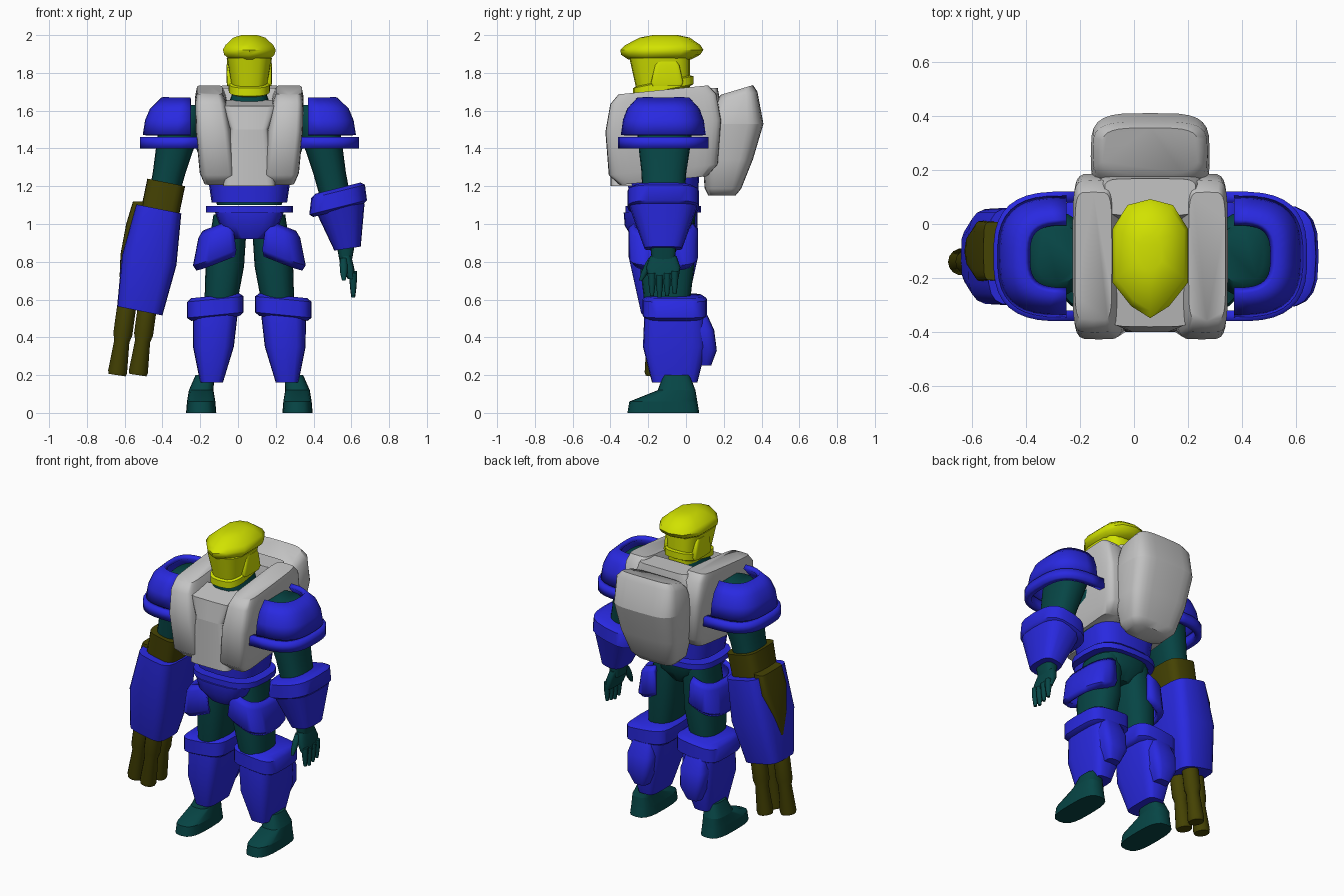
import bpy, bmesh, math
from mathutils import Vector

default_cube = bpy.data.objects.get("Cube")
if default_cube:
    bpy.data.objects.remove(default_cube, do_unlink=True)

MIDDLE = .06   # plane of symmetry in x
DEPTH = -.12   # usual centre in y

# Lengthwise profiles: (fraction of height, width factor)
STRAIGHT = [(0, 1), (1, 1)]
SOFT = [(0, .85), (.15, 1), (.85, 1), (1, .85)]
BULGE = [(0, 1), (.5, 1.2), (1, 1)]
FULL = [(0, .9), (.3, 1.4), (.7, 1.3), (1, .9)]
DOME = [(0, 1), (.4, .95), (.7, .85), (1, .6)]
CAP = [(0, .75), (.2, .95), (.4, 1), (.6, .9), (.9, .6), (1, .3)]
BARREL = [(0, .9), (.05, 1), (.5, .8), (.6, 1), (1, 1)]


def make_material(name, red, green, blue):
    material = bpy.data.materials.new(name)
    material.use_nodes = True
    colour = (red, green, blue, 1)
    material.diffuse_color = colour
    material.node_tree.nodes["Principled BSDF"].inputs["Base Color"].default_value = colour
    return material


armour = make_material("blue armour", .022, .022, .75)
vest = make_material("light grey vest", .55, .55, .55)
suit = make_material("dark teal suit", .002, .06, .06)
helmet = make_material("yellow helmet", .64, .76, 0)
weapon = make_material("olive brown weapon", .06, .056, .001)


def superellipse(power, sides, arc):
    """Unit outline; an arc of (start, end) degrees leaves it open."""
    start, end = arc or (0, 360)
    steps = sides - 1 if arc else sides
    points = []
    for i in range(sides):
        angle = math.radians(start + (end - start) * i / steps)
        c, s = math.cos(angle), math.sin(angle)
        points.append((math.copysign(abs(c) ** (2 / power), c),
                       math.copysign(abs(s) ** (2 / power), s)))
    return points


def part(name, material, base, height, size, end_size=None, lean=(0, 0), profile=STRAIGHT,
         power=3, sides=20, outline=None, arc=None, tilt_x=0, tilt_y=0, top_slope=0,
         thickness=.03, mirrored=False):
    """Skin outlines from the base upwards, blending size into end_size."""
    shape = outline or superellipse(power, sides, arc)
    low_size, high_size = Vector(size), Vector(end_size or size)
    bm = bmesh.new()
    rings = []
    for t, widen in profile:
        centre = Vector(base) + t * Vector((*lean, height))
        radius = low_size.lerp(high_size, t) * widen
        ring = []
        for u, v in shape:
            dx, dy = u * radius.x, v * radius.y
            x = centre.x + dx
            z = centre.z + tilt_x * dx + (tilt_y + top_slope * t) * dy
            ring.append(bm.verts.new((2 * MIDDLE - x if mirrored else x, centre.y + dy, z)))
        rings.append(ring)
    count = len(shape)
    for low, high in zip(rings, rings[1:]):
        for i in range(count - 1 if arc else count):
            j = (i + 1) % count
            bm.faces.new((low[i], low[j], high[j], high[i]))
    if not arc:
        bm.faces.new(rings[0])
        bm.faces.new(rings[-1])
    bmesh.ops.recalc_face_normals(bm, faces=bm.faces)
    mesh = bpy.data.meshes.new(name)
    bm.to_mesh(mesh)
    bm.free()
    mesh.materials.append(material)
    mesh.shade_smooth()
    mesh.set_sharp_from_angle(angle=math.radians(50))
    obj = bpy.data.objects.new(name, mesh)
    bpy.context.collection.objects.link(obj)
    if arc:
        shell = obj.modifiers.new("thickness", "SOLIDIFY")
        shell.thickness = thickness
        shell.offset = 0


def central(name, material, z, height, size, end_size=None, y=DEPTH, **options):
    part(name, material, (MIDDLE, y, z), height, size, end_size, **options)


def pair(name, *settings, **options):
    """Build the right part and its mirrored left twin."""
    part("right_" + name, *settings, **options)
    part("left_" + name, *settings, mirrored=True, **options)


# Helmet: pointed cap, face shell, chin band and cheek guards
half = [(0, -1), (.5, -.8), (1, -.4), (1, .5), (.6, .9), (0, 1)]
cap_outline = half + [(-x, y) for x, y in half[-2:0:-1]]
central("helmet_cap", helmet, 1.87, .13, (.14, .22), y=-.14, lean=(0, .03),
        profile=CAP, outline=cap_outline)
central("helmet_face", helmet, 1.7, .18, (.09, .14), (.12, .16), lean=(0, -.02))
central("helmet_chin_band", helmet, 1.7, .06, (.11, .16), profile=SOFT, tilt_y=.2)
pair("cheek_guard", helmet, (-.04, -.1, 1.73), .13, (.02, .09), (.02, .06),
     profile=SOFT, power=5)

# Suit body under the armour
central("neck", suit, 1.58, .14, (.13, .14), (.08, .13))
central("lower_torso", suit, 1.1, .35, (.17, .15), (.3, .16))
central("upper_torso", suit, 1.45, .18, (.3, .16), (.28, .12), profile=SOFT)
central("pelvis", suit, .92, .16, (.07, .11), (.19, .17), profile=BULGE)

# Vest: side halves, chest panel, back plate and backpack
pair("vest_half", vest, (-.1, DEPTH, 1.23), .48, (.1, .29), (.08, .28), lean=(-.05, 0),
     profile=[(0, .8), (.12, 1), (.6, 1.08), (.9, 1), (1, .85)], power=6, sides=28, tilt_y=.1)
central("chest_panel_lower", vest, 1.2, .3, (.14, .1), (.1, .1), y=-.3, power=6)
central("chest_panel_upper", vest, 1.5, .14, (.1, .1), (.15, .08), y=-.3, power=6, top_slope=.2)
central("back_plate", vest, 1.27, .45, (.2, .08), y=.1, profile=SOFT, power=6)
central("backpack_lower", vest, 1.15, .38, (.16, .09), (.22, .16), y=.19, lean=(0, .06),
        profile=[(0, .8), (.1, 1), (.5, 1.07), (1, 1)], power=4, sides=28)
central("backpack_upper", vest, 1.53, .18, (.22, .16), (.21, .1), y=.25, lean=(0, .02),
        profile=[(0, 1), (.8, 1), (1, .85)], power=4, sides=28, top_slope=.3)

# Waist armour
central("abdomen_plate", armour, 1.115, .135, (.2, .18), (.22, .19))
central("belt", armour, 1.06, .035, (.23, .2))
central("crotch_plate", armour, .92, .14, (.08, .07), (.18, .12), y=-.21, profile=BULGE)

# Legs: thigh, hip plate, knee rim, shin, calf and boot
pair("thigh", suit, (-.1, -.1, .5), .55, (.08, .11), (.09, .13), lean=(.06, 0),
     profile=BULGE, power=2.5)
pair("hip_plate", armour, (-.09, DEPTH, .81), .18, (.14, .17), (.1, .17),
     profile=SOFT, arc=(85, 295), tilt_x=.4)
pair("knee_rim", armour, (-.12, -.06, .5), .12, (.15, .17), profile=SOFT, power=4, tilt_x=.1)
pair("shin_guard", armour, (-.14, -.06, .16), .38, (.06, .12), (.12, .16), lean=(.02, 0),
     profile=BULGE, power=4)
pair("calf_guard", armour, (-.13, .07, .25), .27, (.05, .07), (.08, .08), lean=(0, -.03),
     profile=FULL, power=4)
pair("boot_sole", suit, (-.195, DEPTH, 0), .06, (.08, .19), (.075, .18))
pair("boot_instep", suit, (-.195, DEPTH, .06), .06, (.075, .18), (.065, .1), lean=(0, .07))
pair("boot_ankle", suit, (-.195, -.05, .12), .08, (.065, .1), (.05, .07), lean=(.02, 0))

# Arms and shoulder pads
pair("upper_arm", suit, (-.4, DEPTH, 1.12), .51, (.08, .11), (.09, .12), lean=(.12, .01),
     profile=[(0, 1), (.3, 1.05), (.6, 1.2), (.9, 1.3), (1, .9)], power=2.5)
pair("shoulder_pad", armour, (-.25, DEPTH, 1.47), .19, (.24, .21), profile=DOME, arc=(90, 270))
pair("shoulder_rim", armour, (-.25, DEPTH, 1.4), .06, (.25, .22), arc=(85, 275), thickness=.04)

# Left forearm: flared gauntlet, wrist and hand
part("gauntlet", armour, (.58, DEPTH, .87), .22, (.07, .1), (.13, .18), lean=(-.04, 0),
     tilt_x=.15)
part("gauntlet_rim", armour, (.53, DEPTH, 1.07), .12, (.155, .19), (.14, .19),
     profile=SOFT, tilt_x=.25)
part("wrist", suit, (.57, DEPTH, .79), .11, (.03, .06), (.05, .07))
part("palm", suit, (.6, DEPTH, .71), .12, (.02, .08), (.03, .07), lean=(-.03, 0), profile=BULGE)
for i, label in enumerate(("index", "middle", "ring", "little")):
    part(label + "_finger", suit, (.61, -.18 + i * .04, .61 + .01 * abs(i - 1)), .12,
         (.01, .01), (.02, .02), profile=BULGE, power=2, sides=8)
part("thumb", suit, (.56, -.24, .7), .12, (.01, .01), (.02, .02), lean=(0, .06),
     profile=FULL, power=2, sides=8)

# Right forearm: weapon core, armour sleeve with an open wedge, and three barrels
part("weapon_core", weapon, (-.52, DEPTH, .55), .67, (.1, .1), (.1, .14), lean=(.14, 0),
     power=4, tilt_x=-.2)
part("weapon_sleeve", armour, (-.52, DEPTH, .54), .54, (.12, .12), (.12, .18), lean=(.1, 0),
     profile=BULGE, power=4, tilt_x=-.2)
part("weapon_wedge", weapon, (-.6, -.1, .72), .4, (.03, .01), (.04, .12), lean=(.08, 0),
     profile=FULL, power=5)
for label, x, y in (("outer", -.64, -.14), ("front", -.53, -.17), ("rear", -.53, -.06)):
    part(label + "_barrel", weapon, (x, y, .2), .36, (.05, .05), lean=(.05, 0),
         profile=BARREL, power=2, sides=14, tilt_x=-.15)
